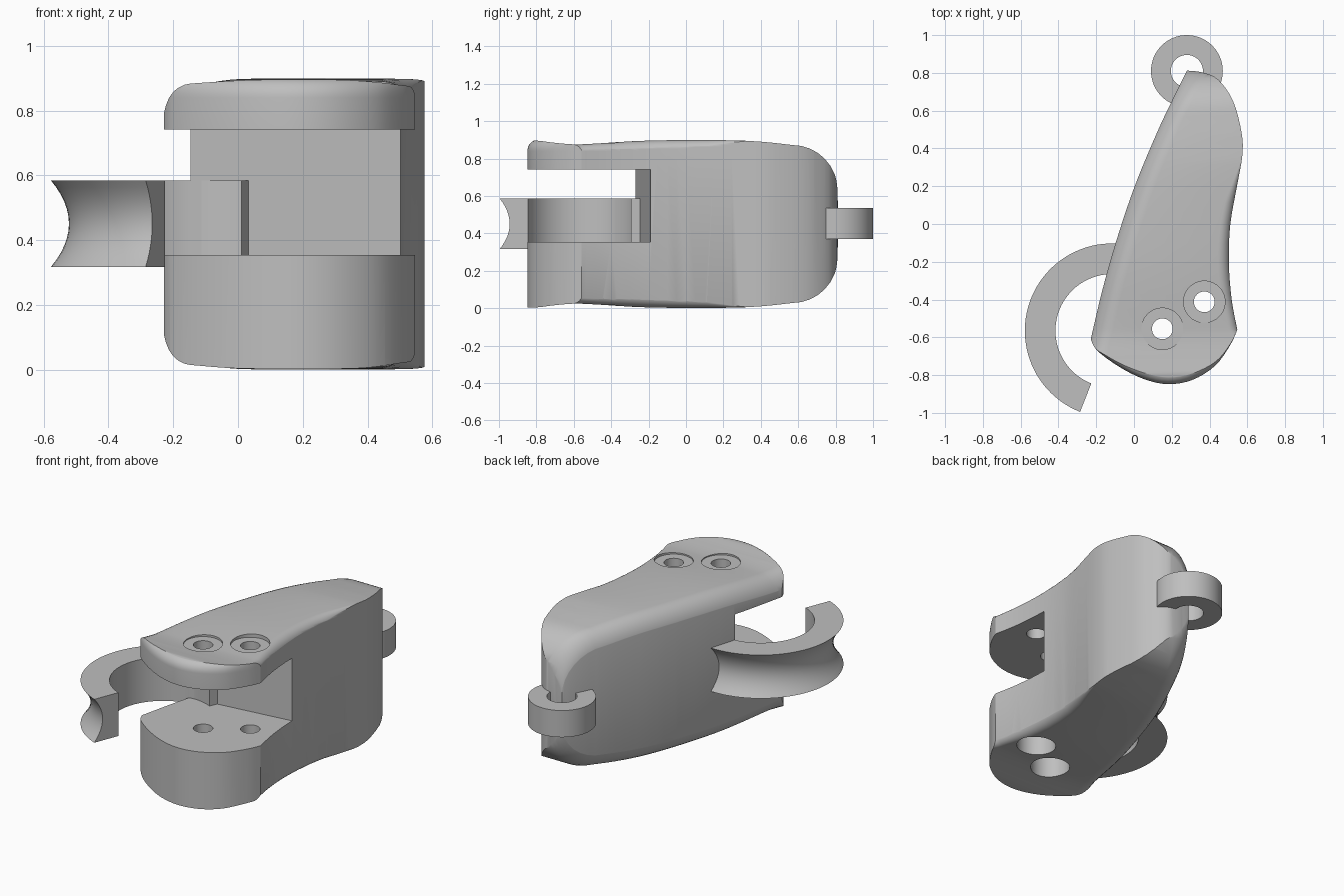
import bpy, bmesh, math

cube = bpy.data.objects.get("Cube")
if cube:
    bpy.data.objects.remove(cube)

grey = bpy.data.materials.new("plain grey")
grey.use_nodes = True
COL = (0.52, 0.52, 0.52, 1)
grey.diffuse_color = COL
grey.node_tree.nodes["Principled BSDF"].inputs["Base Color"].default_value = COL


def loft(name, rings, closed=False):
    """Skin a list of equal rings, with caps unless the loft is closed."""
    bm = bmesh.new()
    vs = [[bm.verts.new(p) for p in r] for r in rings]
    n = len(rings[0])
    for k in range(len(vs) if closed else len(vs) - 1):
        a, b = vs[k], vs[(k + 1) % len(vs)]
        for i in range(n):
            j = (i + 1) % n
            bm.faces.new((a[i], a[j], b[j], b[i]))
    if not closed:
        bm.faces.new(vs[0][::-1])
        bm.faces.new(vs[-1])
    bmesh.ops.recalc_face_normals(bm, faces=bm.faces)
    me = bpy.data.meshes.new(name)
    bm.to_mesh(me)
    bm.free()
    me.materials.append(grey)
    ob = bpy.data.objects.new(name, me)
    bpy.context.collection.objects.link(ob)
    return ob


def activate(ob):
    bpy.ops.object.select_all(action='DESELECT')
    ob.select_set(True)
    bpy.context.view_layer.objects.active = ob


def boolean(ob, cutter, op):
    activate(ob)
    m = ob.modifiers.new("cut", 'BOOLEAN')
    m.object, m.operation, m.solver = cutter, op, 'EXACT'
    bpy.ops.object.modifier_apply(modifier=m.name)
    bpy.data.objects.remove(cutter)


def smooth(ob, angle=30):
    activate(ob)
    bpy.ops.object.shade_smooth_by_angle(angle=math.radians(angle))


def spline(pts, steps):
    """Catmull-Rom samples through open points, last point left out."""
    out = []
    for i in range(len(pts) - 1):
        p0, p1, p2, p3 = (pts[max(0, min(len(pts) - 1, i + k))] for k in (-1, 0, 1, 2))
        for s in range(steps):
            t = s / steps
            out.append([0.5 * (2 * b + (c - a) * t + (2 * a - 5 * b + 4 * c - d) * t * t
                               + (3 * b - a - 3 * c + d) * t ** 3)
                        for a, b, c, d in zip(p0, p1, p2, p3)])
    return out


def sample(curve, y):
    """Value of a list of (y, value) points, straight between them."""
    for (ya, va), (yb, vb) in zip(curve, curve[1:]):
        if y <= yb:
            return va + (vb - va) * (y - ya) / (yb - ya)
    return curve[-1][1]


def cylinder(name, x, y, r, z0, z1, n=40):
    ang = [2 * math.pi * i / n for i in range(n)]
    return loft(name, [[(x + r * math.cos(a), y + r * math.sin(a), z) for a in ang]
                       for z in (z0, z1)])


TOP = .9
arc = [math.pi / 2 * k / 8 for k in range(9)]

# Plan outline: x, y and rounding of the front top edge
front = [(-.229, -.61, 0), (-.195, -.67, .03), (-.08, -.755, .05), (.05, -.82, .055),
         (.18, -.848, .055), (.31, -.825, .055), (.43, -.75, .05), (.51, -.64, .02),
         (.547, -.56, 0)]
right = [front[-1], (.517, -.4, 0), (.502, -.2, 0), (.51, 0, 0), (.545, .2, 0),
         (.573, .36, 0), (.57, .48, 0), (.525, .65, 0), (.445, .765, 0),
         (.36, .803, 0), (.28, .812, 0)]
left = [right[-1], (.2, .65, 0), (.12, .48, 0), (0, .19, 0), (-.1, -.11, 0),
        (-.17, -.36, 0), front[0]]
left_samples = spline(left, 5)
right_samples = spline(right[:7], 4)
outline = spline(front, 4) + spline(right, 4) + left_samples

# Upright plan block with the front top edge rounded
rings = [[(x, y, -.2) for x, y, w in outline]]
for t in arc:
    rings.append([(x, y + max(w, 0) * (1 - math.cos(t)), TOP - .06 * (1 - math.sin(t)))
                  for x, y, w in outline])
rings.append([(x, y, 1.1) for x, y, z in rings[-1]])
plan = loft("plan_cutter", rings)

# Side profile and edge lines as functions of y
top_line = spline([(-.9, .898), (-.8, .896), (-.7, .884), (-.6, .876), (-.5, .879),
                   (-.2, .896), (.2, .898), (.4, .89), (.57, .872)], 4)
top_line += [(.57 + .243 * math.sin(t), .622 + .25 * math.cos(t)) for t in arc]
left_line = [(-.95, -.32)] + [(p[1], p[0]) for p in left_samples[::-1]] + [(.9, .32)]
right_line = [(-.95, .64), (-.6, .57)] + [(p[1], p[0]) for p in right_samples] + [(.9, .62)]
round_line = [(-.95, .05), (-.5, .05), (-.25, .065), (.1, .055), (.36, .002), (.9, .002)]

# Body from cross-sections along y, with rounded long edges
rings = []
for y, zt in top_line:
    zb = TOP - zt
    xl, xr = sample(left_line, y) - .008, sample(right_line, y) + .004
    wr = sample(round_line, y)
    ring = []
    for x, z, w, h, sx, sz in ((xl, zt, .115, .14, 1, -1), (xr, zt, wr, wr, -1, -1),
                               (xr, zb, wr, wr, -1, 1), (xl, zb, .115, .14, 1, 1)):
        turn = arc if sx * sz < 0 else arc[::-1]
        ring += [(x + sx * w * (1 - math.cos(t)), y, z + sz * h * (1 - math.sin(t)))
                 for t in turn]
    rings.append(ring)
body = loft("clevis_body", rings)
boolean(body, plan, 'INTERSECT')

# Slot between the two jaws
slot = [(-.8, -1.2), (.9, -1.2), (.9, -.14), (-.8, -.35)]
boolean(body, loft("slot_cutter", [[(x, y, z) for x, y in slot] for z in (.355, .742)]),
        'DIFFERENCE')

# Pin holes with a shallow recess above and a deep one below
for x, y in ((.15, -.555), (.372, -.412)):
    for r, z0, z1 in ((.055, -.2, 1.2), (.11, .87, 1.2), (.11, -.2, .15)):
        boolean(body, cylinder("hole_cutter", x, y, r, z0, z1), 'DIFFERENCE')
smooth(body)

# Curved finger with a grooved outer face
section = [(.3, .585), (.3, .317)]
for k in range(13):
    u = k / 6 - 1
    section.append((.462 - .056 * (1 - u * u), .451 + .134 * u))
rings = []
for k in range(49):
    a = math.radians(65 + (248.5 - 65) * k / 48)
    rings.append([(-.116 + r * math.cos(a), -.565 + r * math.sin(a), z) for r, z in section])
smooth(loft("grooved_hook", rings))

# Eyelet at the back
square = [(.085, .37), (.19, .37), (.19, .535), (.085, .535)]
rings = []
for k in range(64):
    a = 2 * math.pi * k / 64
    rings.append([(.28 + r * math.cos(a), .81 + r * math.sin(a), z) for r, z in square])
smooth(loft("rear_eyelet", rings, closed=True))
